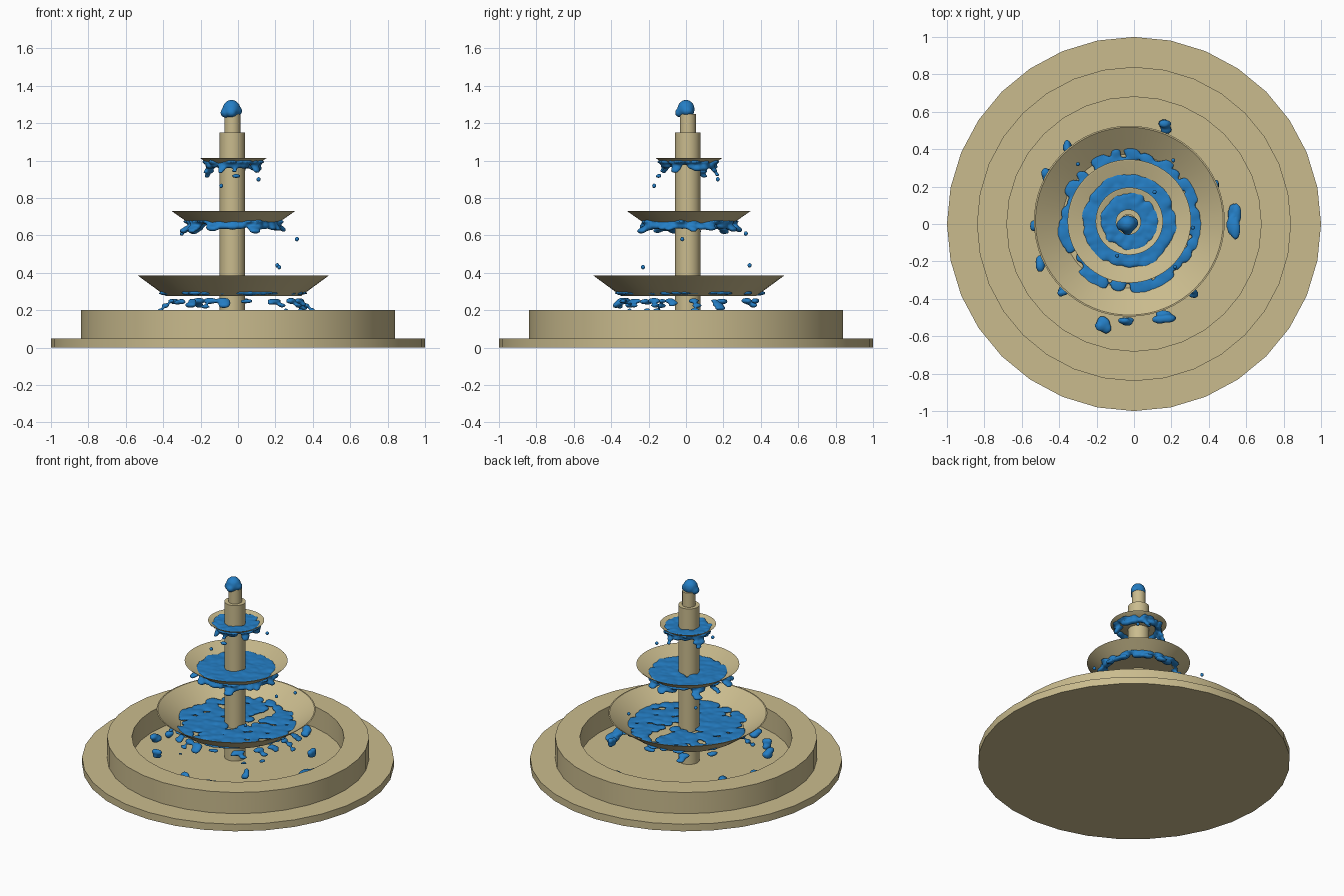
import bpy, bmesh, math, random
from mathutils import Matrix, Vector

random.seed(7)
cube = bpy.data.objects.get("Cube")
if cube:
    bpy.data.objects.remove(cube, do_unlink=True)

CX, CY = -0.025, 0.015      # axis of the column and bowls


def material(name, rgb):
    m = bpy.data.materials.new(name)
    m.use_nodes = True
    m.diffuse_color = (*rgb, 1)
    m.node_tree.nodes["Principled BSDF"].inputs["Base Color"].default_value = (*rgb, 1)
    return m


STONE = material("sandstone", (0.59, 0.50, 0.27))
WATER = material("water blue", (0.018, 0.21, 0.56))


def finish(name, bm, mat, angle=35):
    me = bpy.data.meshes.new(name)
    bm.to_mesh(me)
    bm.free()
    ob = bpy.data.objects.new(name, me)
    bpy.context.collection.objects.link(ob)
    me.materials.append(mat)
    bpy.ops.object.select_all(action='DESELECT')
    ob.select_set(True)
    bpy.context.view_layer.objects.active = ob
    bpy.ops.object.shade_smooth_by_angle(angle=math.radians(angle))
    return ob


def lathe(name, profile, sides, x=0, y=0):
    """Spin a closed loop of (radius, height) points; radius 0 welds to a pole."""
    bm = bmesh.new()
    verts = [bm.verts.new((r, 0, z)) for r, z in profile]
    edges = [bm.edges.new((a, b)) for a, b in zip(verts, verts[1:])]
    if profile[0][0] > 0:
        edges.append(bm.edges.new((verts[-1], verts[0])))
    bmesh.ops.spin(bm, geom=verts + edges, axis=(0, 0, 1), cent=(0, 0, 0),
                   angle=math.tau, steps=sides, use_duplicate=False)
    bmesh.ops.remove_doubles(bm, verts=bm.verts, dist=1e-5)
    bmesh.ops.recalc_face_normals(bm, faces=bm.faces)
    bmesh.ops.translate(bm, verts=bm.verts, vec=(x, y, 0))
    return finish(name, bm, STONE)


# Stone base and basin wall
lathe("base_slab", [(0, 0), (1, 0), (1, 0.05), (0, 0.05)], 32)
lathe("basin_wall", [(0.68, 0.05), (0.84, 0.05), (0.84, 0.2), (0.68, 0.2)], 32)

# Column and spout
lathe("column", [(0, 0.05), (0.068, 0.05), (0.068, 1.15), (0, 1.15)], 32, -0.03, CY - 0.005)
lathe("spout", [(0, 1.15), (0.043, 1.15), (0.043, 1.25), (0, 1.25)], 32, -0.03, CY - 0.005)

# Thin flared bowls: rim radius, floor radius, floor height, rim height
BOWLS = {"lower": (0.51, 0.36, 0.275, 0.385),
         "middle": (0.33, 0.23, 0.66, 0.73),
         "upper": (0.18, 0.125, 0.977, 1.015)}
for tier, (rim, floor, z0, z1) in BOWLS.items():
    lathe(tier + "_bowl", [(0, z0), (floor, z0), (rim, z1), (rim - 0.008, z1),
                           (floor - 0.002, z0 + 0.005), (0, z0 + 0.005)], 64, CX, CY)


# Water is built from fused, flattened blobs
def blob(bm, x, y, z, sx, sy, sz, turn=0):
    mat = (Matrix.Translation((x, y, z)) @ Matrix.Rotation(turn, 4, 'Z')
           @ Matrix.Diagonal((sx, sy, sz, 1)))
    bmesh.ops.create_icosphere(bm, subdivisions=2, radius=1, matrix=mat)


def polar(r, a):
    return CX + r * math.cos(a), CY + r * math.sin(a)


def vary(v, f=0.3):
    return v * random.uniform(1 - f, 1 + f)


def pool(bm, inner, outer, z, size, gaps):
    """Patchy layer of water over a bowl floor."""
    r = inner
    while r <= outer:
        n = int(math.tau * r / (size * 0.9))
        for i in range(n):
            if random.random() < gaps:
                continue
            x, y = polar(vary(r, 0.06), math.tau * (i + random.random()) / n)
            blob(bm, x, y, z, vary(size), vary(size), vary(0.012), random.random() * 3)
        r += size * 0.9


def drips(bm, count, radius, spread, top, drop, size, gaps):
    """Broken ring of clumps spilling under a bowl."""
    for i in range(count):
        if random.random() < gaps:
            continue
        a = math.tau * (i + random.random() * 0.6) / count
        fall = random.random() ** 2
        for k in range(3):
            t = fall * k / 2
            x, y = polar(radius + spread * t, a + random.uniform(-0.04, 0.04))
            s = vary(size) * (1 - 0.25 * t)
            blob(bm, x, y, top - drop * t, s * 0.9, s * 1.4, s * 0.6, a)


def water(name, bm, voxel=0.01):
    ob = finish(name, bm, WATER, 60)
    rm = ob.modifiers.new("fuse", 'REMESH')
    rm.mode = 'VOXEL'
    rm.voxel_size = voxel
    rm.use_smooth_shade = True
    sm = ob.modifiers.new("soften", 'SMOOTH')
    sm.iterations = 3
    return ob


# Bubbling cap on the spout
bm = bmesh.new()
blob(bm, -0.035, CY - 0.015, 1.275, 0.05, 0.048, 0.052)
blob(bm, -0.06, CY - 0.02, 1.256, 0.036, 0.035, 0.03)
blob(bm, -0.01, CY - 0.01, 1.265, 0.035, 0.035, 0.028)
blob(bm, -0.035, CY - 0.05, 1.256, 0.028, 0.025, 0.026)
water("spout_water", bm, 0.008)

# Upper bowl water
bm = bmesh.new()
pool(bm, 0.08, 0.135, 0.993, 0.03, 0.03)
drips(bm, 20, 0.13, 0.035, 0.972, 0.06, 0.02, 0.12)
water("upper_water", bm, 0.008)

# Middle bowl water
bm = bmesh.new()
pool(bm, 0.08, 0.235, 0.674, 0.04, 0.04)
drips(bm, 30, 0.235, 0.06, 0.65, 0.035, 0.024, 0.15)
water("middle_water", bm, 0.009)

# Lower bowl water
bm = bmesh.new()
pool(bm, 0.09, 0.37, 0.292, 0.042, 0.3)
water("lower_water", bm, 0.009)

# Falling clumps beneath the lower bowl
bm = bmesh.new()
drips(bm, 22, 0.36, 0.09, 0.25, 0.07, 0.024, 0.35)
water("falling_water", bm, 0.009)

# Splashes landing in the basin: x, y, height, half sizes
bm = bmesh.new()
SPLASHES = [(0.53, 0.01, 0.08, 0.045, 0.1), (0.17, 0.52, 0.09, 0.05, 0.04),
            (-0.36, 0.41, 0.1, 0.03, 0.04), (-0.46, 0.27, 0.12, 0.04, 0.05),
            (-0.53, -0.02, 0.09, 0.03, 0.04), (-0.49, -0.2, 0.14, 0.04, 0.06),
            (-0.38, -0.36, 0.12, 0.035, 0.035), (-0.16, -0.54, 0.08, 0.05, 0.05),
            (-0.04, -0.52, 0.1, 0.05, 0.03), (0.16, -0.5, 0.1, 0.07, 0.04),
            (0.32, -0.37, 0.16, 0.03, 0.03), (0.43, 0.2, 0.13, 0.03, 0.04)]
for x, y, z, sx, sy in SPLASHES:
    for k in range(4):
        blob(bm, x + random.uniform(-0.4, 0.4) * sx, y + random.uniform(-0.5, 0.5) * sy,
             z + random.uniform(-0.02, 0.02), sx * 0.65, sy * 0.6, 0.02)
water("basin_splashes", bm, 0.009)

# Stray droplets
bm = bmesh.new()
for x, y, z in [(-0.09, -0.17, 0.865), (0.11, 0.17, 0.9), (0.315, -0.02, 0.58),
                (0.21, 0.34, 0.44), (-0.3, 0.32, 0.61), (0.22, -0.23, 0.43)]:
    blob(bm, x, y, z, 0.011, 0.011, 0.012)
finish("droplets", bm, WATER, 60)
